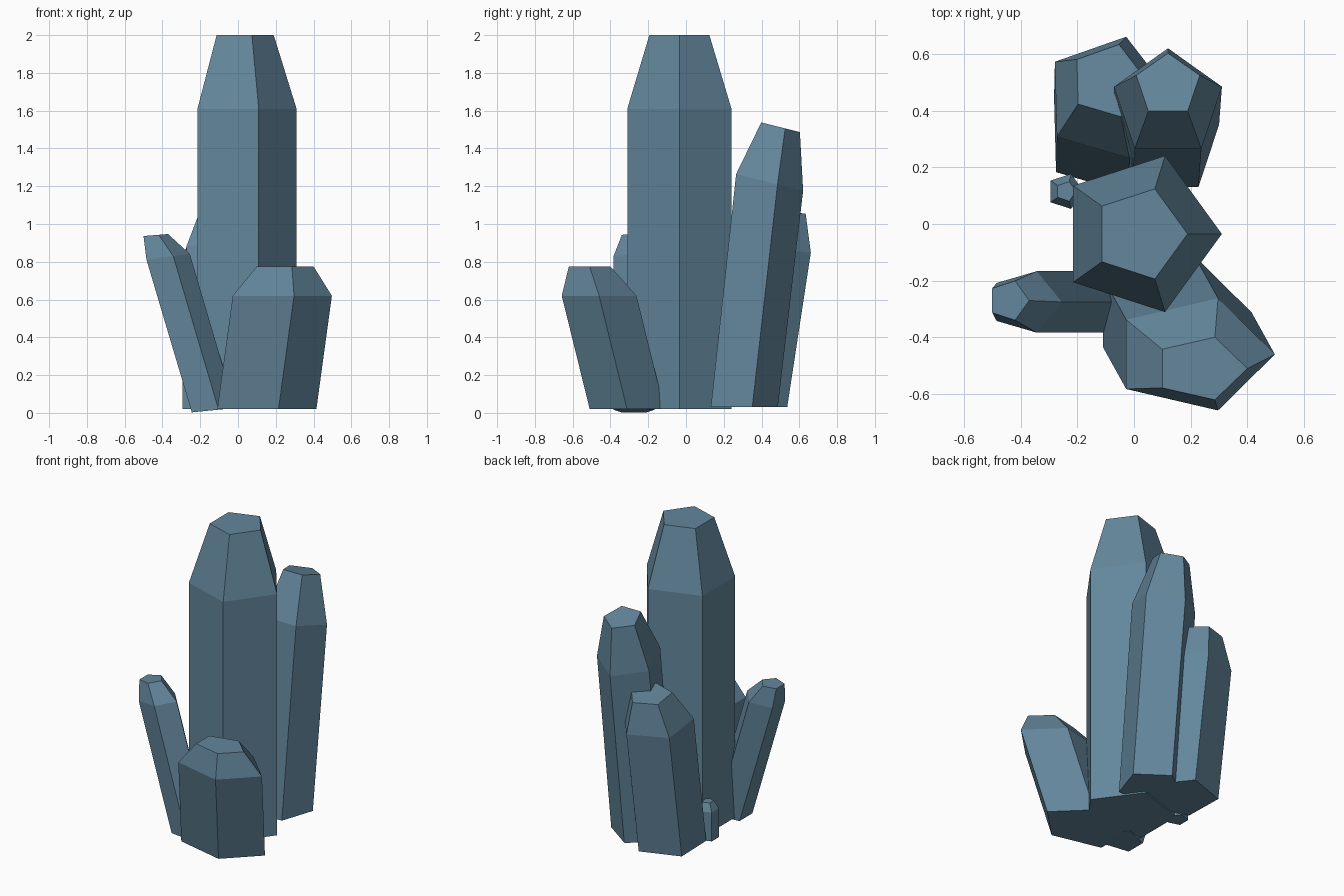
import bpy, bmesh, math

stone = bpy.data.materials.new("slate_blue_crystal")
stone.diffuse_color = (0.125, 0.24, 0.33, 1)


def crystal(name, rings, turn=0):
    """Five-sided crystal from base, shoulder and tip rings.
    Ring: centre x, y, z, radius x, radius y, then plane slope along x and y."""
    bm = bmesh.new()
    loops = []
    for cx, cy, cz, rx, ry, sx, sy in rings:
        loop = []
        for i in range(5):
            a = math.radians(turn + 72 * i)
            dx, dy = rx * math.cos(a), ry * math.sin(a)
            loop.append(bm.verts.new((cx + dx, cy + dy, cz + sx * dx + sy * dy)))
        loops.append(loop)
    for lo, hi in zip(loops, loops[1:]):
        for i in range(5):
            j = (i + 1) % 5
            bm.faces.new((lo[i], lo[j], hi[j], hi[i]))
    bm.faces.new(loops[0][::-1])
    bm.faces.new(loops[-1])
    bmesh.ops.recalc_face_normals(bm, faces=bm.faces)
    me = bpy.data.meshes.new(name)
    bm.to_mesh(me)
    bm.free()
    me.materials.append(stone)
    bpy.context.collection.objects.link(bpy.data.objects.new(name, me))


# Tall upright centre crystal
crystal("main_crystal", [
    (0.02, -0.035, 0.02, 0.29, 0.29, 0, 0),
    (0.02, -0.035, 1.61, 0.29, 0.29, 0, 0),
    (0.022, -0.035, 2.0, 0.167, 0.167, 0, 0)])

# Short wide crystal leaning forward and right
crystal("front_crystal", [
    (0.125, -0.312, 0.02, 0.29, 0.208, 0, 0),
    (0.207, -0.46, 0.62, 0.29, 0.208, 0, 0),
    (0.234, -0.51, 0.775, 0.166, 0.116, 0, 0)])

# Slim crystal leaning left
crystal("left_crystal", [
    (-0.142, -0.275, 0.013, 0.127, 0.114, 0.1, 0),
    (-0.382, -0.275, 0.825, 0.127, 0.114, 0.13, 0),
    (-0.442, -0.27, 0.941, 0.072, 0.073, 0.08, 0)])

# Second tallest crystal leaning back, corner pointing back
crystal("back_right_crystal", [
    (0.11, 0.29, 0.03, 0.2, 0.196, 0, 0),
    (0.12, 0.424, 1.225, 0.2, 0.196, 0, -0.25),
    (0.12, 0.49, 1.515, 0.118, 0.113, 0, -0.25)], turn=90)

# Medium crystal leaning back
crystal("back_left_crystal", [
    (-0.095, 0.32, 0.03, 0.227, 0.225, 0, 0),
    (-0.092, 0.445, 0.87, 0.227, 0.225, 0, -0.1),
    (-0.091, 0.505, 1.07, 0.134, 0.134, 0, -0.12)], turn=1.5)

# Tiny crystal at the left rear
crystal("tiny_crystal", [
    (-0.242, 0.115, 0.02, 0.065, 0.065, 0, 0),
    (-0.242, 0.115, 0.21, 0.065, 0.065, 0, 0),
    (-0.24, 0.115, 0.26, 0.036, 0.036, 0, 0)])
